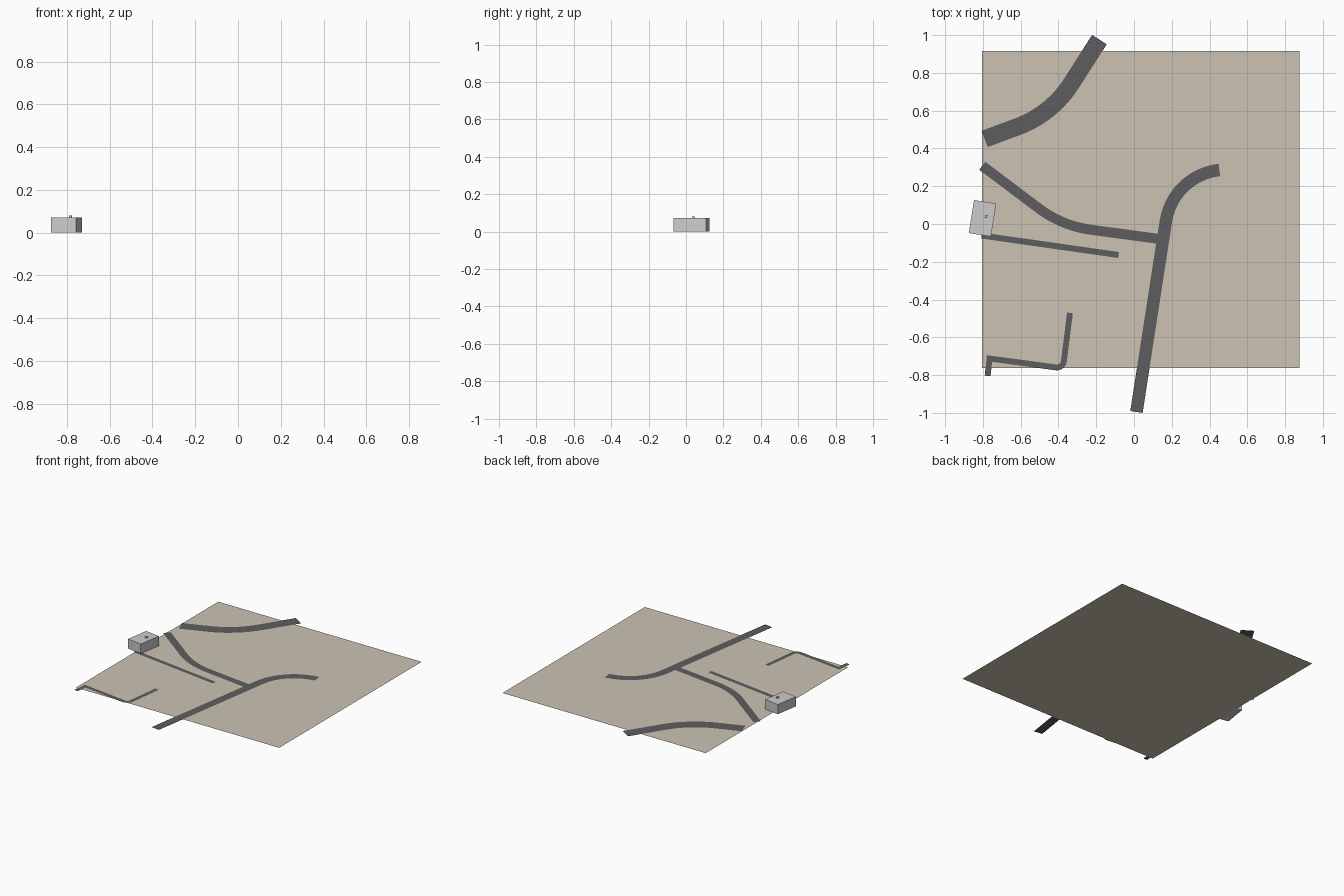
import bpy
import math
from mathutils import Vector

if "Cube" in bpy.data.objects:
    bpy.data.objects.remove(bpy.data.objects["Cube"])


def material(name, rgb):
    m = bpy.data.materials.new(name)
    m.diffuse_color = (*rgb, 1)
    m.use_nodes = True
    m.node_tree.nodes["Principled BSDF"].inputs["Base Color"].default_value = m.diffuse_color
    return m


def mesh_object(name, verts, faces, mat=None):
    me = bpy.data.meshes.new(name)
    me.from_pydata(verts, [], faces)
    ob = bpy.data.objects.new(name, me)
    bpy.context.collection.objects.link(ob)
    if mat:
        me.materials.append(mat)
    return ob


def rounded_path(corners, trim, steps=12):
    """Polyline whose inner corners become true arcs, trim long on each side."""
    pts = [Vector(c) for c in corners]
    out = [pts[0]]
    for i in range(1, len(pts) - 1):
        p, t = pts[i], trim[i - 1]
        a = (p - pts[i - 1]).normalized()
        b = (pts[i + 1] - p).normalized()
        if t == 0:
            out.append(p)
            continue
        turn = a.angle_signed(b)              # clockwise positive
        r = t / math.tan(abs(turn) / 2)
        side = 1 if a.cross(b) > 0 else -1    # left turn = 1
        centre = p - a * t + Vector((-a.y, a.x)) * side * r
        spoke = p - a * t - centre
        for k in range(steps + 1):
            ang = side * abs(turn) * k / steps
            c, s = math.cos(ang), math.sin(ang)
            out.append(centre + Vector((spoke.x * c - spoke.y * s,
                                        spoke.x * s + spoke.y * c)))
    out.append(pts[-1])
    return out


def road(name, corners, width, trim=(), z=0.002):
    """Flat mitred ribbon along a rounded path."""
    pts = rounded_path(corners, trim)
    dirs = [(q - p).normalized() for p, q in zip(pts, pts[1:])]
    verts = []
    for i, p in enumerate(pts):
        a, b = dirs[max(i - 1, 0)], dirs[min(i, len(dirs) - 1)]
        m = (a + b).normalized()
        n = Vector((-m.y, m.x)) * (width / 2 / m.dot(a))
        verts += [(*(p + n), z), (*(p - n), z)]
    faces = [(2 * i, 2 * i + 1, 2 * i + 3, 2 * i + 2) for i in range(len(pts) - 1)]
    return mesh_object(name, verts, faces, asphalt)


def box(name, centre, size, angle):
    """Box standing on centre z, turned about z."""
    bpy.ops.mesh.primitive_cube_add(
        size=1, location=(centre[0], centre[1], centre[2] + size[2] / 2),
        rotation=(0, 0, angle))
    ob = bpy.context.object
    ob.name = name
    ob.scale = size
    return ob


sand = material("sand", (0.6, 0.54, 0.45))
asphalt = material("asphalt", (0.11, 0.11, 0.12))

# Ground sheet
mesh_object("ground", [(-0.805, -0.763, 0), (0.875, -0.763, 0),
                       (0.875, 0.917, 0), (-0.805, 0.917, 0)], [(0, 1, 2, 3)], sand)

# Roads
road("wide_road", [(-0.791, 0.45), (-0.435, 0.583), (-0.183, 0.976)], 0.092, [0.19])
road("main_road", [(0.013, -0.995), (0.206, 0.256), (0.452, 0.286)], 0.066, [0.243])
road("side_road", [(-0.803, 0.308), (-0.381, -0.01), (0.14, -0.08)], 0.053, [0.155])
road("lane", [(-0.807, -0.061), (-0.082, -0.164)], 0.032)
road("footpath", [(-0.775, -0.804), (-0.765, -0.712), (-0.376, -0.764), (-0.339, -0.471)],
     0.031, [0, 0.038])

# Building with a small roof vent
turn = math.radians(-9)
box("building", (-0.802, 0.03, 0), (0.119, 0.177, 0.072), turn)
box("roof_vent", (-0.783, 0.04, 0.072), (0.012, 0.016, 0.009), turn)
